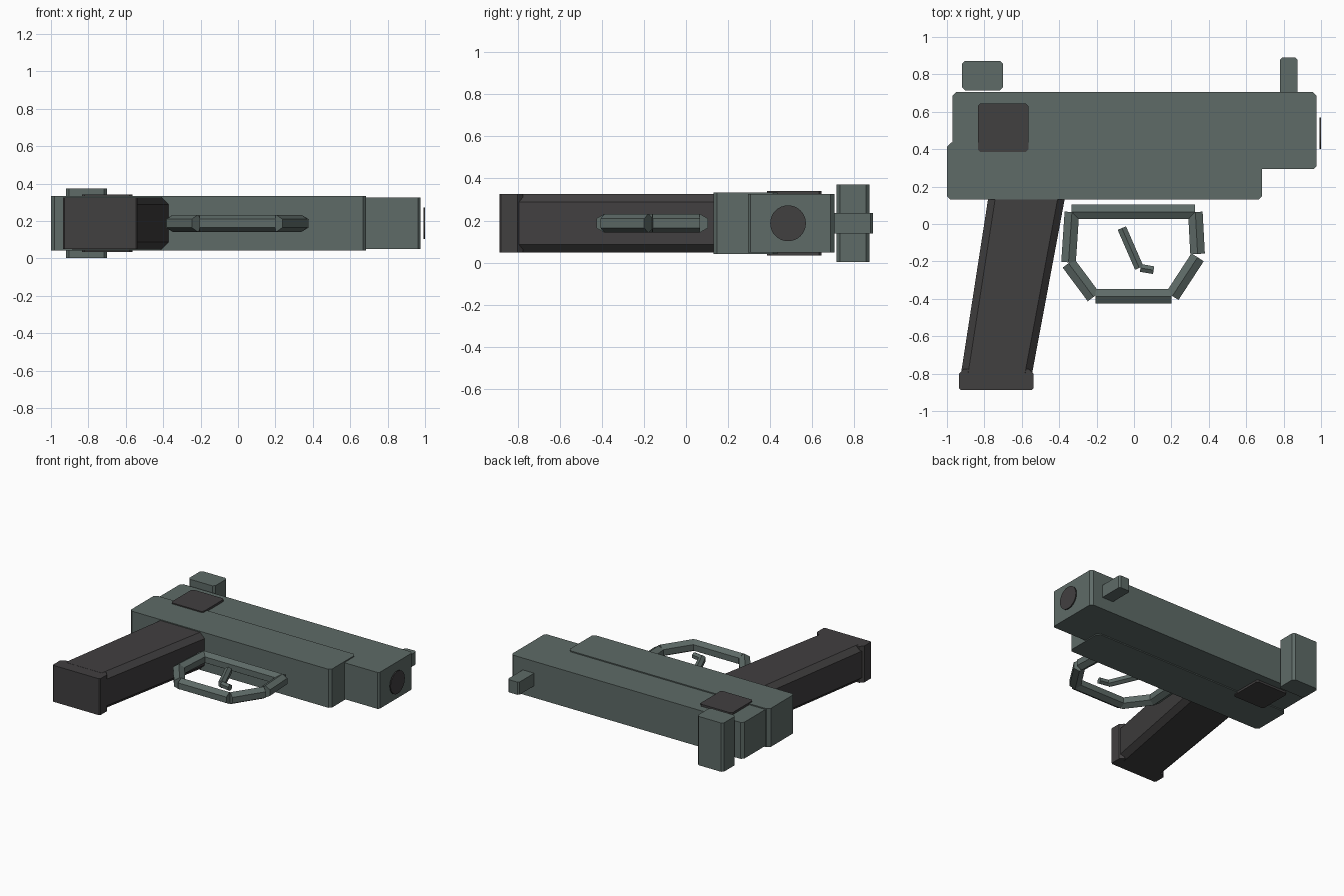
import bpy, bmesh
from mathutils import Vector

if "Cube" in bpy.data.objects:
    bpy.data.objects.remove(bpy.data.objects["Cube"])


def material(name, rgb):
    m = bpy.data.materials.new(name)
    m.diffuse_color = (*rgb, 1)
    m.use_nodes = True
    m.node_tree.nodes["Principled BSDF"].inputs["Base Color"].default_value = m.diffuse_color
    return m


GREEN = material("green grey metal", (0.112, 0.146, 0.136))
DARK = material("dark grey", (0.053, 0.050, 0.051))
MID = 0.187  # height of the mirror plane


def finish(name, bm, mat):
    bmesh.ops.recalc_face_normals(bm, faces=bm.faces)
    me = bpy.data.meshes.new(name)
    bm.to_mesh(me)
    bm.free()
    me.materials.append(mat)
    ob = bpy.data.objects.new(name, me)
    bpy.context.collection.objects.link(ob)
    return ob


def loft(name, rings, mat):
    """Join rings of equal length with quads and cap both ends."""
    bm = bmesh.new()
    vs = [[bm.verts.new(p) for p in r] for r in rings]
    n = len(vs[0])
    for a, b in zip(vs, vs[1:]):
        for i in range(n):
            j = (i + 1) % n
            bm.faces.new((a[i], a[j], b[j], b[i]))
    bm.faces.new(vs[0])
    bm.faces.new(vs[-1])
    return finish(name, bm, mat)


def chamfered(x0, x1, y0, y1, lo, hi):
    """Rectangle with cut corners: lo on the y0 side, hi on the y1 side."""
    return [(x0 + lo, y0), (x1 - lo, y0), (x1, y0 + lo), (x1, y1 - hi),
            (x1 - hi, y1), (x0 + hi, y1), (x0, y1 - hi), (x0, y0 + lo)]


def slab(name, x0, x1, y0, y1, half, mat, lo=0.016, hi=0.016):
    pts = chamfered(x0, x1, y0, y1, lo, hi)
    return loft(name, [[(x, y, MID + s * half) for x, y in pts] for s in (-1, 1)], mat)


def hex_bar(name, a, b, r, mat):
    """Six-sided bar between two points, with ridges facing up and down."""
    a, b = Vector((*a, MID)), Vector((*b, MID))
    bm = bmesh.new()
    d = (b - a).normalized()
    side = Vector((-d.y, d.x, 0))
    up = Vector((0, 0, 1))
    sec = [(0, 1), (.866, .5), (.866, -.5), (0, -1), (-.866, -.5), (-.866, .5)]
    bm.free()
    return loft(name, [[p + side * (u * r) + up * (v * r) for u, v in sec]
                       for p in (a, b)], mat)


# Body
slab("slide", -0.97, 0.975, 0.295, 0.705, 0.138, GREEN, 0.012, 0.018)
slab("frame", -1.0, 0.685, 0.13, 0.435, 0.146, GREEN, 0.018, 0.022)

# Sights
slab("rear_sight", -0.92, -0.70, 0.715, 0.872, 0.185, GREEN)
slab("front_sight", 0.78, 0.875, 0.68, 0.89, 0.048, GREEN, 0.01, 0.012)

# Dark plates showing on both sides of the slide
slab("side_plate", -0.835, -0.565, 0.385, 0.645, 0.154, DARK, 0.014, 0.014)

# Muzzle disc
bm = bmesh.new()
bmesh.ops.create_cone(bm, cap_ends=True, segments=32, radius1=0.085, radius2=0.085, depth=0.008)
for v in bm.verts:
    v.co = (0.996 + v.co.z, 0.485 + v.co.x, MID + v.co.y)
finish("muzzle_disc", bm, DARK)

# Slanted grip with chamfered long edges, and its base
rings = []
for y, x0, x1 in ((0.2, -0.77, -0.358), (-0.80, -0.925, -0.545)):
    rings.append([(x, y, z) for x, z in
                  chamfered(x0, x1, MID - 0.139, MID + 0.139, 0.038, 0.038)])
loft("grip", rings, DARK)
slab("grip_base", -0.935, -0.538, -0.887, -0.775, 0.138, DARK, 0.008, 0.025)

# Trigger guard from straight bars
bars = [((-0.335, 0.065), (0.325, 0.065)), ((-0.332, 0.064), (-0.35, -0.205)),
        ((0.328, 0.064), (0.34, -0.16)), ((-0.35, -0.21), (-0.216, -0.39)),
        ((-0.205, -0.387), (0.2, -0.387)), ((0.205, -0.385), (0.34, -0.178))]
for i, (a, b) in enumerate(bars):
    hex_bar(f"guard_bar_{i + 1}", a, b, 0.045, GREEN)

# Trigger
hex_bar("trigger", (-0.065, -0.022), (0.028, -0.235), 0.028, GREEN)
hex_bar("trigger_tip", (0.035, -0.235), (0.105, -0.247), 0.024, GREEN)
